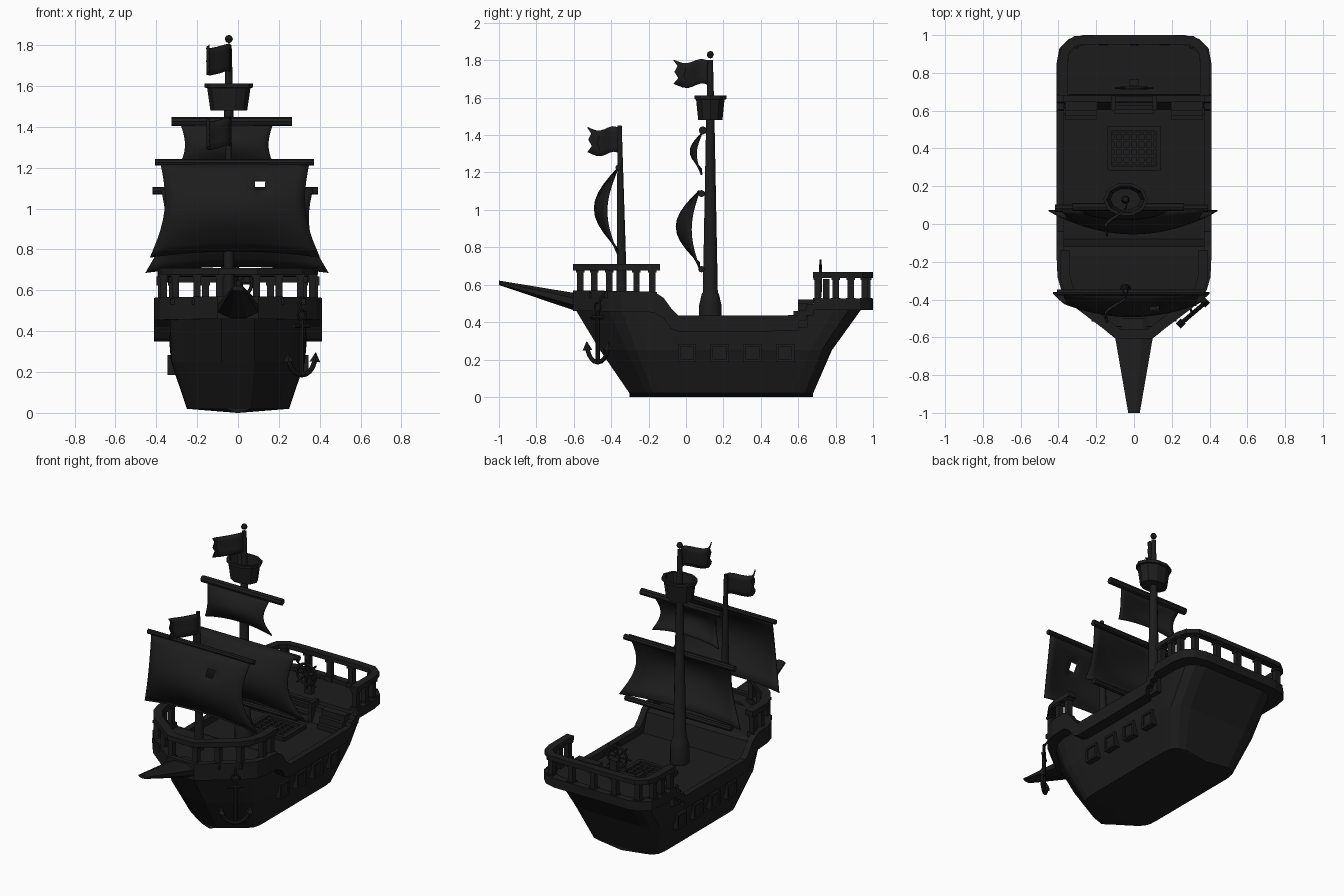
import bpy, bmesh, math
from mathutils import Vector, Matrix

if "Cube" in bpy.data.objects:
    bpy.data.objects.remove(bpy.data.objects["Cube"])

dark = bpy.data.materials.new("dark_wood")
dark.diffuse_color = (0.012, 0.012, 0.012, 1)
dark.use_nodes = True
dark.node_tree.nodes["Principled BSDF"].inputs["Base Color"].default_value = dark.diffuse_color


def finish(name, bm, smooth=False):
    bmesh.ops.recalc_face_normals(bm, faces=bm.faces)
    me = bpy.data.meshes.new(name)
    bm.to_mesh(me)
    bm.free()
    ob = bpy.data.objects.new(name, me)
    bpy.context.collection.objects.link(ob)
    me.materials.append(dark)
    if smooth:
        bpy.context.view_layer.objects.active = ob
        ob.select_set(True)
        bpy.ops.object.shade_smooth_by_angle(angle=math.radians(40))
        ob.select_set(False)
    return ob


def loft(name, rings, smooth=False, closed=False):
    """Skin a list of equal-length point rings."""
    bm = bmesh.new()
    vs = [[bm.verts.new(p) for p in r] for r in rings]
    n, m = len(rings[0]), len(rings)
    for a in range(m if closed else m - 1):
        for i in range(n):
            b, j = (a + 1) % m, (i + 1) % n
            bm.faces.new((vs[a][i], vs[a][j], vs[b][j], vs[b][i]))
    if not closed:
        bm.faces.new(vs[0])
        bm.faces.new(vs[-1])
    return finish(name, bm, smooth)


def tube(name, pts, radii, n=10, smooth=True, closed=False):
    """Round bar along a path with a radius per point."""
    pts = [Vector(p) for p in pts]
    rings, m = [], len(pts)
    for k, p in enumerate(pts):
        a = pts[(k - 1) % m] if closed else pts[max(k - 1, 0)]
        b = pts[(k + 1) % m] if closed else pts[min(k + 1, m - 1)]
        t = (b - a).normalized()
        u = t.cross(Vector((0, 1, 0)) if abs(t.y) < .9 else Vector((1, 0, 0))).normalized()
        w = t.cross(u)
        r = radii[k] if isinstance(radii, list) else radii
        rings.append([p + r * (math.cos(2 * math.pi * i / n) * u + math.sin(2 * math.pi * i / n) * w) for i in range(n)])
    return loft(name, rings, smooth, closed)


def boxes(name, items):
    """Several boxes (centre, size) in one object."""
    bm = bmesh.new()
    for c, s in items:
        bmesh.ops.create_cube(bm, size=1, matrix=Matrix.Translation(c) @ Matrix.Diagonal((*s, 1)))
    return finish(name, bm)


def handrail(name, half, w, z0, z1):
    """Flat beam following a mirrored plan path."""
    path = [Vector(p) for p in half] + [Vector((-x, y)) for x, y in reversed(half)]
    rings = []
    for k, p in enumerate(path):
        t = (path[min(k + 1, len(path) - 1)] - path[max(k - 1, 0)]).normalized()
        nrm = Vector((-t.y, t.x)) * w / 2
        a, b = p + nrm, p - nrm
        rings.append([(*a, z0), (*b, z0), (*b, z1), (*a, z1)])
    return loft(name, rings)


def posts(name, spots, z0, z1):
    items, h = [], z1 - z0
    for x, y in spots:
        for s in ((1, -1) if x else (1,)):
            items += [((s * x, y, (z0 + z1) / 2), (.034, .034, h)),
                      ((s * x, y, z0 + .015), (.05, .05, .03)),
                      ((s * x, y, z1 - .008), (.046, .046, .016))]
    return boxes(name, items)


# Hull: plan outline (x, y, rail height) from stern to bow, mirrored across x
outline = [(.27, 1, .525), (.345, .98, .525), (.395, .93, .525), (.41, .85, .525), (.41, .685, .525),
           (.41, .68, .495), (.41, .645, .495), (.41, .64, .465), (.41, .605, .465), (.41, .6, .437),
           (.41, .3, .435), (.41, -.04, .435), (.41, -.08, .475), (.41, -.12, .53), (.41, -.17, .562),
           (.405, -.28, .565), (.385, -.35, .565), (.33, -.42, .567), (.1, -.605, .57)]


def side_points(x, y, zt):
    def pull(aft, fore):
        return y * (aft if y > 0 else fore)
    zb = zt - (.06 if y > .6 else .085 if y > -.05 else .11)
    xi, yi = x - min(.04, x * .3), y * (.955 if y > .8 else .95 if y < -.3 else 1)
    zd = (.5 if y > .62 else .39 if y > -.1 else .53)
    return [(0.004, pull(.68, .5), 0), (x * .61, pull(.68, .5), .02), (x * .8, pull(.78, .76), .25),
            (x * .82, pull(.935, .97), zb), (x, y, zb), (x, y, zt), (xi, yi, zt), (xi, yi, min(zd, zt - .015))]


bm = bmesh.new()
R = [[bm.verts.new(p) for p in side_points(*o)] for o in outline]
L = [[bm.verts.new((-v.co.x, v.co.y, v.co.z)) for v in s] for s in R]
for a in range(len(R) - 1):
    for S in (R, L):
        for k in range(7):
            bm.faces.new((S[a][k], S[a][k + 1], S[a + 1][k + 1], S[a + 1][k]))
    for k in (0, 7):  # keel strip and deck
        bm.faces.new((R[a][k], R[a + 1][k], L[a + 1][k], L[a][k]))
for a in (0, -1):  # transom and stem
    for k in range(7):
        bm.faces.new((R[a][k], R[a][k + 1], L[a][k + 1], L[a][k]))
finish("hull", bm)

# Gun ports: frame bars round a recessed lid
for s in (1, -1):
    items = []
    for y in (.005, .18, .355, .53):
        x = s * .318
        items.append(((x, y, .235), (.035, .075, .075)))
        for d in (-.042, .042):
            items += [((x, y + d, .235), (.055, .014, .098)), ((x, y, .235 + d), (.055, .098, .014))]
    boxes("gun_ports_" + ("right" if s > 0 else "left"), items)

# Bowsprit
loft("bowsprit", [[(rx * math.cos(i * math.pi / 4 + math.pi / 8), y, z + rz * math.sin(i * math.pi / 4 + math.pi / 8))
                   for i in range(8)] for y, z, rx, rz in ((-.5, .49, .125, .06), (-.6, .51, .108, .05), (-1, .61, .033, .013))])

# Bow and stern railings
handrail("bow_rail", [(.365, -.14), (.365, -.28), (.345, -.35), (.295, -.42), (.085, -.58)], .055, .677, .71)
posts("bow_posts", [(.365, -.18), (.365, -.265), (.305, -.41), (.2, -.49), (.09, -.565)], .53, .68)
handrail("stern_rail", [(.375, .68), (.375, .87), (.36, .93), (.31, .97), (.2, .975)], .05, .637, .667)
posts("stern_posts", [(.375, .705), (.375, .8), (.372, .88), (.32, .955), (.16, .97), (0, .97)], .5, .64)

# Stairs, cabin hatch and deck grating
boxes("stern_stairs", [((s * .28, .625 - .025 * k, .37 + .065 - .02 * k), (.17, .05, .13 - .04 * k)) for s in (1, -1) for k in range(3)])
boxes("ladder", [((s * .11, .64, .45), (.022, .08, .14)) for s in (1, -1)] +
      [((0, .66 - .02 * k, .5 - .035 * k), (.21, .03, .014)) for k in range(4)])
boxes("grating", [((s * .13, .4, .4), (.025, .23, .035)) for s in (1, -1)] +
      [((0, .4 + s * .105, .4), (.26, .025, .035)) for s in (1, -1)] +
      [((-.1 + .04 * k, .4, .397), (.014, .2, .02)) for k in range(6)] +
      [((0, .32 + .04 * k, .397), (.25, .014, .02)) for k in range(5)])

# Steering wheel
boxes("wheel_stand", [((0, .75, .56), (.05, .035, .14))])
tube("wheel_rim", [(.068 * math.cos(i * math.pi / 8), .72, .635 + .068 * math.sin(i * math.pi / 8)) for i in range(16)], .009, 6, closed=True)
for k in range(4):
    c, s = .1 * math.cos(k * math.pi / 4), .1 * math.sin(k * math.pi / 4)
    tube("wheel_spoke", [(-c, .72, .635 - s), (c, .72, .635 + s)], .006, 6)

# Masts
MX = -.045
tube("main_mast", [(MX, .13, z) for z in (.38, .49, .55, .56, 1.5, 1.8)], [.06, .06, .046, .04, .022, .014], 12)
tube("mast_knob", [(MX, .13, 1.83 + .02 * math.sin(a)) for a in (-1.5, -.8, 0, .8, 1.5)],
     [.02 * math.cos(a) for a in (-1.5, -.8, 0, .8, 1.5)])
tube("fore_mast", [(MX, -.345, .5), (MX, -.345, .72), (MX, -.355, 1.45)], [.03, .026, .012])

# Crow's nest: hollow tapered tub
def oval(rx, ry, z):
    return [(MX + rx * math.cos(i * math.pi / 5), .13 + ry * math.sin(i * math.pi / 5), z) for i in range(10)]
loft("crows_nest", [oval(*q) for q in ((.09, .068, 1.48), (.106, .08, 1.59), (.118, .09, 1.592), (.118, .09, 1.612),
                                       (.1, .074, 1.612), (.08, .058, 1.5))])

# Yards
for name, cx, h, y, z, r in (("upper_yard", -.03, .295, .09, 1.425, .022), ("main_yard", -.013, .405, .083, 1.087, .019),
                             ("lower_yard", -.005, .39, .083, .683, .018), ("fore_yard", -.017, .39, -.362, 1.226, .016)):
    tube(name, [(cx - h, y, z), (cx + h, y, z)], r, 8)


# Sails: billowed grids with hollow side edges, optional torn hole
def sail(name, cx, wt, wb, c, y, zt, zb, edge, belly, hole=None):
    bm = bmesh.new()
    nu, nv, g = 14, 10, []
    for j in range(nv + 1):
        v = j / nv
        b = math.sin(math.pi * v)
        w = wt + (wb - wt) * v - c * b
        row = []
        for i in range(nu + 1):
            u = 2 * i / nu - 1
            z = zt + (zb - zt) * v + .03 * v * (1 - u * u)
            row.append(bm.verts.new((cx + u * w, y - (edge + belly * (1 - u * u)) * b, z)))
        g.append(row)
    for j in range(nv):
        for i in range(nu):
            if (i, j) != hole:
                bm.faces.new((g[j][i], g[j][i + 1], g[j + 1][i + 1], g[j + 1][i]))
    ob = finish(name, bm, True)
    ob.modifiers.new("thickness", "SOLIDIFY").thickness = .008


sail("upper_sail", -.055, .225, .245, .03, .08, 1.41, 1.185, .03, .03)
sail("main_sail", -.005, .375, .447, .055, .068, 1.105, .685, .045, .078)
sail("fore_sail", -.015, .365, .415, .045, -.368, 1.225, .76, .06, .065, hole=(9, 2))


# Flags: waving strips with ragged tails
def flag(name, y, length, z0, z1):
    bm = bmesh.new()
    rows = []
    for j in range(5):
        tail = length * (1, .86, .97, .88, 1)[j]
        rows.append([bm.verts.new((MX - .1 * t + .03 * math.sin(6.5 * t), y - tail * t,
                                   z0 + (z1 - z0) * j / 4 + .012 * math.sin(7 * t))) for t in [i / 8 for i in range(9)]])
    for a, b in zip(rows, rows[1:]):
        for i in range(8):
            bm.faces.new((a[i], a[i + 1], b[i + 1], b[i]))
    finish(name, bm, True).modifiers.new("thickness", "SOLIDIFY").thickness = .006


flag("main_flag", .125, .19, 1.665, 1.795)
flag("fore_flag", -.35, .175, 1.3, 1.435)

# Anchor hanging beside the right bow
A, D = Vector((.312, -.472, 0)), Vector((.76, .65, 0))
def at(s, z):
    return A + D * s + Vector((0, 0, z))
tube("anchor_shank", [at(0, .19), at(0, .46)], .011, 8)
tube("anchor_stock", [at(-.05, .425), at(.05, .425)], .01, 8)
tube("anchor_arms", [at(.085 * math.cos(a), .275 + .09 * math.sin(a)) for a in [math.pi * (1 + k / 10) for k in range(11)]], .012, 8)
for s in (1, -1):
    tube("anchor_fluke", [at(s * .085, .25), at(s * .09, .295)], [.026, .002], 4, False)
tube("anchor_ring", [at(.025 * math.cos(k * math.pi / 6), .48 + .025 * math.sin(k * math.pi / 6)) for k in range(12)], .006, 6, closed=True)
tube("anchor_chain", [at(0, .5), Vector((.285, -.43, .56))], .007, 6)
